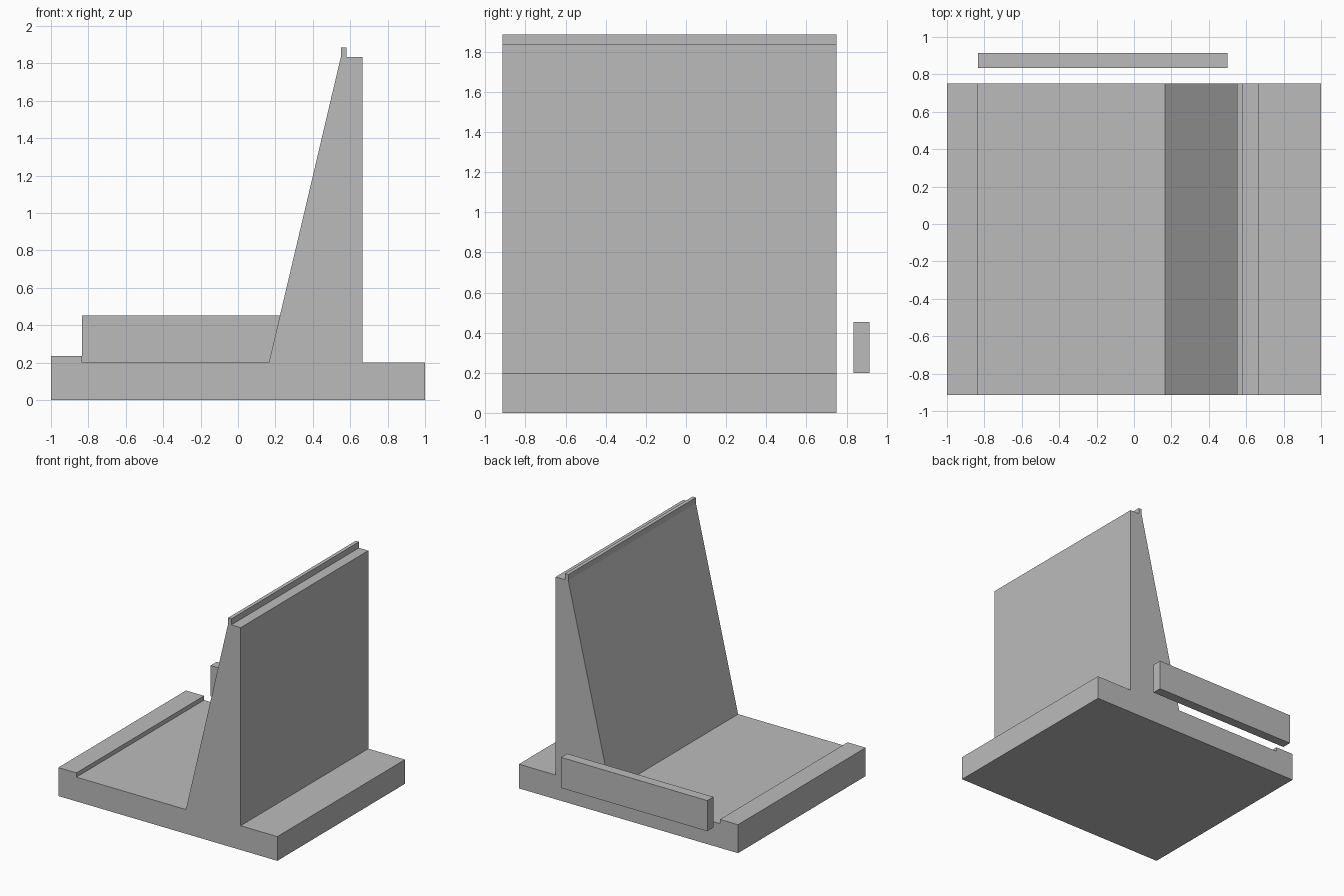
import bpy
import bmesh

cube = bpy.data.objects.get("Cube")
if cube:
    bpy.data.objects.remove(cube, do_unlink=True)

# Plain grey material
grey = bpy.data.materials.new("plain grey")
grey.use_nodes = True
colour = (0.5, 0.5, 0.5, 1.0)
grey.diffuse_color = colour
grey.node_tree.nodes["Principled BSDF"].inputs["Base Color"].default_value = colour


def extrude_profile(name, profile, y_front, y_back):
    """Extrude an x-z outline along y into a solid."""
    bm = bmesh.new()
    face = bm.faces.new([bm.verts.new((x, y_front, z)) for x, z in profile])
    result = bmesh.ops.extrude_face_region(bm, geom=[face])
    moved = [v for v in result["geom"] if isinstance(v, bmesh.types.BMVert)]
    bmesh.ops.translate(bm, verts=moved, vec=(0, y_back - y_front, 0))
    bmesh.ops.recalc_face_normals(bm, faces=bm.faces)
    mesh = bpy.data.meshes.new(name)
    bm.to_mesh(mesh)
    bm.free()
    mesh.materials.append(grey)
    obj = bpy.data.objects.new(name, mesh)
    bpy.context.collection.objects.link(obj)
    return obj


# Base slab with front lip, sloped back rest and top ridge in one outline
stand_outline = [
    (-1, 0), (1, 0), (1, 0.2),
    (0.665, 0.2), (0.665, 1.835),
    (0.58, 1.835), (0.58, 1.885), (0.55, 1.885), (0.55, 1.835),
    (0.165, 0.2), (-0.835, 0.2), (-0.835, 0.235), (-1, 0.235),
]
extrude_profile("stand_body", stand_outline, -0.915, 0.75)

# Separate side rail standing clear of the body
rail_outline = [(-0.835, 0.2), (0.5, 0.2), (0.5, 0.453), (-0.835, 0.453)]
extrude_profile("side_rail", rail_outline, 0.835, 0.915)
